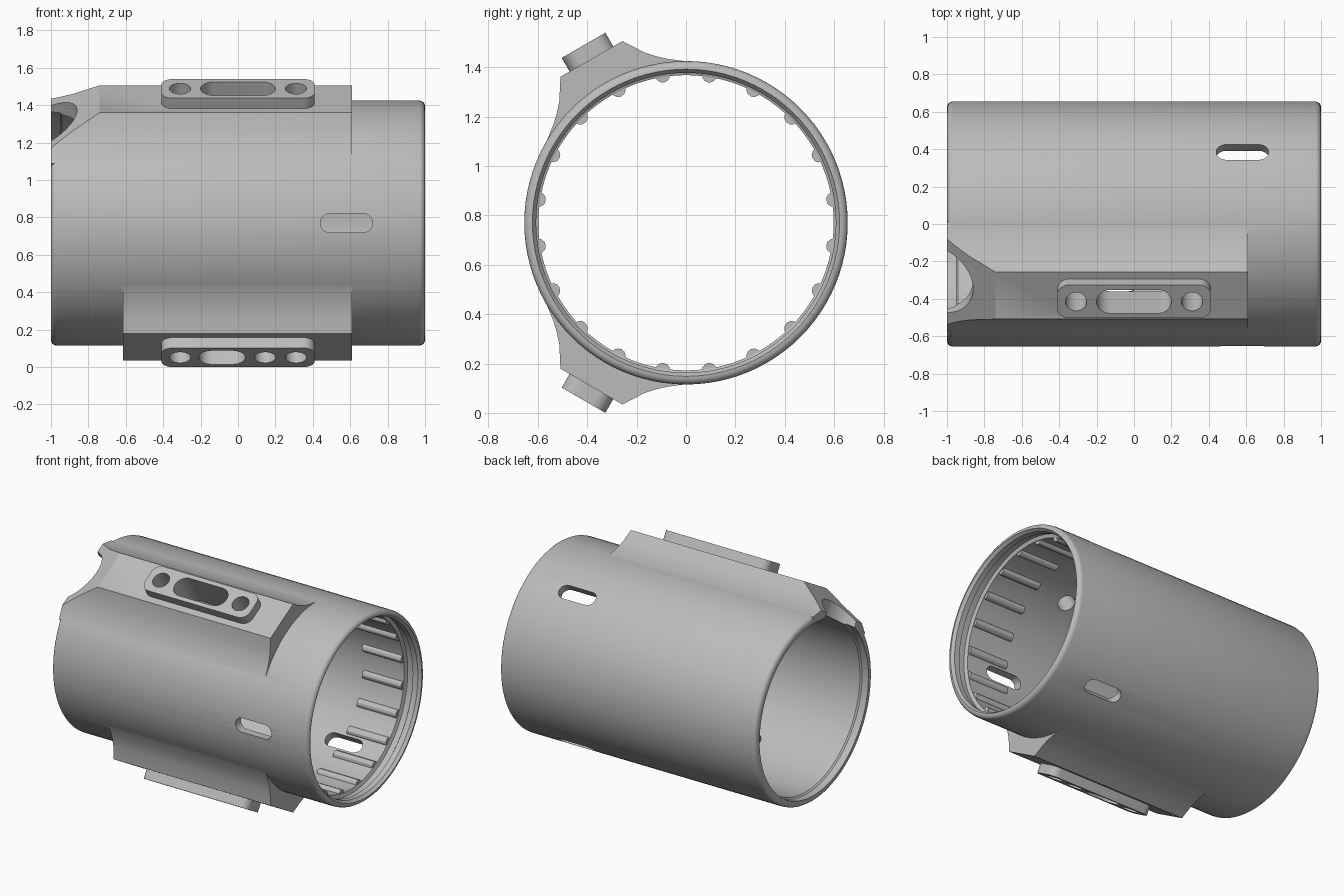
import bpy, bmesh
from math import sin, cos, pi, radians
from mathutils import Matrix, Vector

if "Cube" in bpy.data.objects:
    bpy.data.objects.remove(bpy.data.objects["Cube"])

AXIS = 0.77      # height of the tube axis
OUTER = 0.655
SEG = 96

grey = bpy.data.materials.new("plain grey")
grey.use_nodes = True
grey.diffuse_color = (0.5, 0.5, 0.5, 1)
grey.node_tree.nodes["Principled BSDF"].inputs["Base Color"].default_value = (0.5, 0.5, 0.5, 1)


def finish(bm, name, turn=0):
    """Turn the mesh about the tube axis, lift it to axis height and link it."""
    bmesh.ops.recalc_face_normals(bm, faces=bm.faces)
    bm.transform(Matrix.Translation((0, 0, AXIS)) @ Matrix.Rotation(radians(turn), 4, "X"))
    mesh = bpy.data.meshes.new(name)
    bm.to_mesh(mesh)
    bm.free()
    mesh.materials.append(grey)
    obj = bpy.data.objects.new(name, mesh)
    bpy.context.collection.objects.link(obj)
    return obj


def add_prism(bm, points, low, high, place):
    """Extrude a 2D outline from low to high; place maps (u, v, h) to 3D."""
    rings = [[bm.verts.new(place(u, v, h)) for u, v in points] for h in (low, high)]
    bm.faces.new(rings[0])
    bm.faces.new(rings[1])
    n = len(points)
    for i in range(n):
        j = (i + 1) % n
        bm.faces.new((rings[0][i], rings[0][j], rings[1][j], rings[1][i]))


def prism(name, points, low, high, place, turn=0):
    bm = bmesh.new()
    add_prism(bm, points, low, high, place)
    return finish(bm, name, turn)


def lathe(name, profile):
    """Solid of revolution about x from (x, radius) points."""
    bm = bmesh.new()
    rings = [[bm.verts.new((x, r * cos(2 * pi * i / SEG), r * sin(2 * pi * i / SEG)))
              for i in range(SEG)] for x, r in profile]
    bm.faces.new(rings[0])
    bm.faces.new(rings[-1])
    for a, b in zip(rings, rings[1:]):
        for i in range(SEG):
            j = (i + 1) % SEG
            bm.faces.new((a[i], a[j], b[j], b[i]))
    return finish(bm, name)


def rounded(cx, half_x, half_t, r, steps=10):
    """Rounded rectangle outline; r equal to half_t gives a pill or circle."""
    pts = []
    for q, (sx, st) in enumerate(((1, 1), (-1, 1), (-1, -1), (1, -1))):
        for k in range(steps + 1):
            a = (q + k / steps) * pi / 2
            p = Vector((cx + sx * (half_x - r) + r * cos(a), st * (half_t - r) + r * sin(a)))
            if not pts or (p - pts[-1]).length > 1e-5:
                pts.append(p)
    if (pts[0] - pts[-1]).length < 1e-5:
        pts.pop()
    return pts


def outward(u, v, h):    # outline in x and across, extruded away from the axis
    return (u, v, h)


def along(u, v, h):      # outline across and away from the axis, extruded in x
    return (h, u, v)


def sideways(u, v, h):   # outline in x and away from the axis, extruded across
    return (u, h, v)


def combine(target, tool, operation):
    mod = target.modifiers.new("combine", "BOOLEAN")
    mod.operation = operation
    mod.solver = "EXACT"
    mod.object = tool
    bpy.context.view_layer.objects.active = target
    bpy.ops.object.modifier_apply(modifier=mod.name)
    bpy.data.objects.remove(tool)


# Outer shell with rounded ends
end = [(1 - 0.03 * (1 - cos(a)), OUTER - 0.03 * (1 - sin(a)))
       for a in (0, pi / 8, pi / 4, 3 * pi / 8, pi / 2)]
body = lathe("tube_housing", [(-x, r) for x, r in end] + end[::-1])

# Flat-topped rails with flared sides, and the raised pads on them
flare = [(0.145, 0.766), (0.198, 0.683), (0.232, 0.645), (0.265, 0.614),
         (0.3, 0.587), (0.335, 0.56), (0.3, 0.45)]
rail = flare + [(-t, n) for t, n in reversed(flare)]
MOUNTS = ((30, -0.9985), (150, -0.615))
for turn, start in MOUNTS:
    combine(body, prism("rail", rail, start, 0.61, along, turn), "UNION")

# Sloped lead-in at the end of the upper rail
wedge = [(-1.1, 0.558), (-0.74, 0.766), (-0.6, 0.847), (-0.6, 1), (-1.1, 1)]
combine(body, prism("slope_cutter", wedge, -0.45, 0.45, sideways, 30), "DIFFERENCE")

for turn, start in MOUNTS:
    combine(body, prism("pad", rounded(0, 0.41, 0.102, 0.06), 0.72, 0.83, outward, turn), "UNION")

# Bore with a lip and groove at the right end
bore = [(-1.1, 0.607), (-0.95, 0.607), (-0.94, 0.598), (0.88, 0.598), (0.89, 0.622),
        (0.93, 0.622), (0.94, 0.607), (0.98, 0.607), (1.0, 0.622), (1.1, 0.622)]
combine(body, lathe("bore_cutter", bore), "DIFFERENCE")

# Half-round notch at the end of the upper rail
combine(body, prism("notch_cutter", rounded(-1.06, 0.2, 0.2, 0.2), 0.4, 1, outward, 30), "DIFFERENCE")

# Openings: (turn, centre x, half length, half width)
openings = [(turn, 0.58, 0.14, 0.05) for turn in (90, -36, -144)]
openings += [(30, x, 0.057, 0.057) for x in (-0.31, 0.31)] + [(30, 0, 0.2, 0.073)]
openings += [(150, x, 0.057, 0.057) for x in (-0.31, 0.145, 0.31)] + [(150, -0.085, 0.125, 0.073)]
for turn, x, half, width in openings:
    combine(body, prism("slot_cutter", rounded(x, half, width, width), 0.4, 1, outward, turn), "DIFFERENCE")

# Ring of inner ribs
bm = bmesh.new()
for i in range(20):
    a = radians(9 + 18 * i)
    centre = Vector((cos(a), sin(a))) * 0.605
    outline = [centre + 0.03 * Vector((cos(a + k * pi / 6), sin(a + k * pi / 6))) for k in range(12)]
    add_prism(bm, outline, 0.57, 0.875, along)
ribs = finish(bm, "inner_ribs")

# Smooth shading with sharp edges kept
for obj in (body, ribs):
    bpy.ops.object.select_all(action="DESELECT")
    obj.select_set(True)
    bpy.context.view_layer.objects.active = obj
    bpy.ops.object.shade_smooth_by_angle(angle=radians(30))
